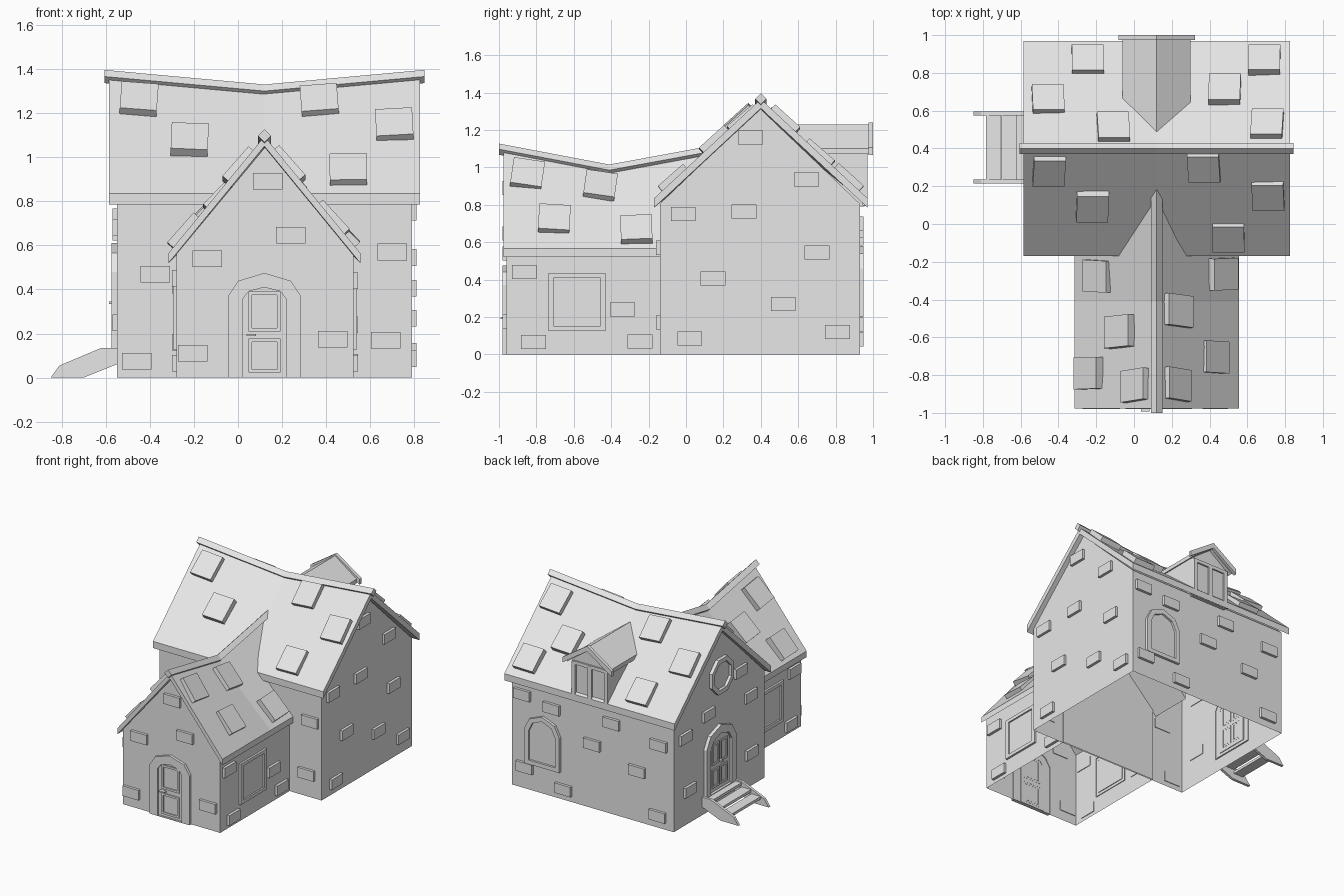
import bpy, bmesh, math
from mathutils import Vector

if "Cube" in bpy.data.objects:
    bpy.data.objects.remove(bpy.data.objects["Cube"])

grey = bpy.data.materials.new("plain_grey")
grey.use_nodes = True
grey.diffuse_color = (0.8, 0.8, 0.8, 1)
grey.node_tree.nodes["Principled BSDF"].inputs["Base Color"].default_value = (0.8, 0.8, 0.8, 1)


def finish(name, bm):
    bmesh.ops.recalc_face_normals(bm, faces=bm.faces)
    mesh = bpy.data.meshes.new(name)
    bm.to_mesh(mesh)
    bm.free()
    mesh.materials.append(grey)
    obj = bpy.data.objects.new(name, mesh)
    bpy.context.collection.objects.link(obj)


def loft(bm, sections, closed=True):
    rows = [[bm.verts.new(p) for p in s] for s in sections]
    n = len(rows[0])
    for a, b in zip(rows, rows[1:]):
        for i in range(n if closed else n - 1):
            j = (i + 1) % n
            bm.faces.new((a[i], a[j], b[j], b[i]))
    bm.faces.new(rows[0])
    bm.faces.new(rows[-1])


def along(axis, pos, pts):
    """Cross-section points (offset, z) placed at pos along the ridge axis."""
    return [(pos, u, z) if axis == 0 else (u, pos, z) for u, z in pts]


def gable_walls(name, axis, c, half, eave, stations):
    bm = bmesh.new()
    loft(bm, [along(axis, p, [(c - half, 0), (c - half, eave), (c, r), (c + half, eave), (c + half, 0)])
              for p, r in stations], closed=False)
    finish(name, bm)


def gable_roof(name, axis, c, half, eave, t, stations):
    bm = bmesh.new()
    loft(bm, [along(axis, p, [(c - half, eave - t), (c - half, eave), (c, r), (c + half, eave),
                              (c + half, eave - t), (c, r - t)]) for p, r in stations])
    finish(name, bm)


def ridge_cap(name, axis, c, r, stations):
    bm = bmesh.new()
    loft(bm, [along(axis, p, [(c - r, z), (c, z + r), (c + r, z), (c, z - r)]) for p, z in stations])
    finish(name, bm)


# Main house and front wing, both with sagging ridges
MAIN_C, MAIN_HALF, MAIN_EAVE = 0.4, 0.57, 0.835
WING_C, WING_HALF, WING_EAVE = 0.12, 0.435, 0.565
gable_walls("main_walls", 0, 0.395, 0.535, 0.805, [(-0.55, 1.315), (0.12, 1.25), (0.79, 1.315)])
gable_walls("wing_walls", 1, 0.1225, 0.4025, 0.56, [(-0.96, 1.045), (-0.41, 0.935), (-0.13, 0.985)])
gable_roof("main_roof", 0, MAIN_C, MAIN_HALF, MAIN_EAVE, 0.05, [(-0.585, 1.365), (0.12, 1.3), (0.825, 1.365)])
gable_roof("wing_roof", 1, WING_C, WING_HALF, WING_EAVE, 0.045, [(-0.977, 1.095), (-0.41, 0.985), (0.18, 1.095)])
ridge_cap("main_ridge_cap", 0, MAIN_C, 0.03, [(-0.605, 1.366), (0.12, 1.3), (0.845, 1.366)])
ridge_cap("wing_ridge_cap", 1, WING_C, 0.03, [(-1.0, 1.097), (-0.41, 0.985), (0.2, 1.097)])


def main_z(x, y):
    ridge = 1.3 + 0.065 * abs(x - 0.12) / 0.705
    return MAIN_EAVE + (ridge - MAIN_EAVE) * (1 - abs(y - MAIN_C) / MAIN_HALF)


def wing_z(x, y):
    ridge = 0.985 + 0.11 * abs(y + 0.41) / 0.58
    return WING_EAVE + (ridge - WING_EAVE) * (1 - abs(x - WING_C) / WING_HALF)


# Loose raised tiles lying on the slopes
def tiles(name, height, axis, spots):
    bm = bmesh.new()
    e = 0.001
    for x, y in spots:
        gx = (height(x + e, y) - height(x - e, y)) / (2 * e)
        gy = (height(x, y + e) - height(x, y - e)) / (2 * e)
        n = Vector((-gx, -gy, 1)).normalized()
        u = Vector((1, 0, gx) if axis == 0 else (0, 1, gy)).normalized()
        v = n.cross(u)
        p = Vector((x, y, height(x, y)))
        quad = [(-1, -1), (1, -1), (1, 1), (-1, 1)]
        loft(bm, [[p + u * (0.084 * a) + v * (0.09 * b) + n * d for a, b in quad] for d in (-0.02, 0.035)])
    finish(name, bm)


tiles("main_front_tiles", main_z, 0, [(-0.45, 0.29), (-0.22, 0.1), (0.37, 0.31), (0.71, 0.16), (0.5, -0.06)])
tiles("main_back_tiles", main_z, 0, [(-0.245, 0.86), (0.69, 0.86), (0.48, 0.705), (-0.455, 0.65),
                                     (-0.11, 0.505), (0.705, 0.52)])
tiles("wing_tiles", wing_z, 1, [(-0.185, -0.275), (-0.07, -0.57), (-0.235, -0.79), (0.015, -0.855),
                                (0.465, -0.265), (0.225, -0.46), (0.42, -0.705), (0.22, -0.85)])

# Wall planes: axis of the normal, position, outward sign
MAIN_E, MAIN_W, MAIN_S, MAIN_N = (0, 0.79, 1), (0, -0.55, -1), (1, -0.14, -1), (1, 0.93, 1)
WING_E, WING_W, WING_S = (0, 0.525, 1), (0, -0.28, -1), (1, -0.96, -1)


def on_wall(wall, pts, d):
    axis, pos, sign = wall
    return along(axis, pos + sign * d, pts)


def plate(bm, wall, pts, d0, d1):
    loft(bm, [on_wall(wall, pts, d0), on_wall(wall, pts, d1)])


def rect(u, z, w, h):
    return [(u - w / 2, z - h / 2), (u + w / 2, z - h / 2), (u + w / 2, z + h / 2), (u - w / 2, z + h / 2)]


def ring(bm, wall, outer, inner, depth):
    """Raised frame between two matching outlines."""
    rows = [[bm.verts.new(p) for p in on_wall(wall, pts, d)]
            for pts, d in ((outer, -0.005), (outer, depth), (inner, depth), (inner, -0.005))]
    n = len(outer)
    for a, b in zip(rows, rows[1:]):
        for i in range(n):
            j = (i + 1) % n
            bm.faces.new((a[i], a[j], b[j], b[i]))


def arch(u, half, z0, spring, top):
    rise = top - spring
    side = [(half, z0), (half, spring), (half * 0.72, spring + rise * 0.66)]
    return [(u + a, z) for a, z in side] + [(u, top)] + [(u - a, z) for a, z in reversed(side)]


# Protruding bricks
bricks = {
    "main_right_bricks": (MAIN_E, [(0.345, 1.16), (0.645, 0.935), (-0.015, 0.75), (0.31, 0.765), (0.7, 0.545),
                                   (0.145, 0.405), (0.52, 0.27), (0.02, 0.085), (0.81, 0.12)]),
    "main_left_bricks": (MAIN_W, [(0.15, 0.91), (0.53, 0.73), (0.03, 0.68), (0.8, 0.66), (0.75, 0.25), (0.02, 0.25)]),
    "main_front_bricks": (MAIN_S, [(-0.375, 0.47), (-0.46, 0.075), (0.7, 0.57), (0.67, 0.17)]),
    "main_back_bricks": (MAIN_N, [(0.7, 0.7), (0.455, 0.66), (0.68, 0.16), (0.12, 0.48), (-0.04, 0.68),
                                  (-0.25, 0.38), (-0.42, 0.09), (0.36, 0.08), (-0.43, 0.62)]),
    "wing_right_bricks": (WING_E, [(-0.865, 0.44), (-0.34, 0.24), (-0.815, 0.065), (-0.245, 0.07)]),
    "wing_left_bricks": (WING_W, [(-0.87, 0.45), (-0.3, 0.42), (-0.83, 0.065), (-0.3, 0.16)]),
    "wing_front_bricks": (WING_S, [(0.135, 0.89), (0.24, 0.645), (-0.14, 0.54), (-0.205, 0.11), (0.43, 0.175)]),
}
for name, (wall, spots) in bricks.items():
    bm = bmesh.new()
    for u, z in spots:
        plate(bm, wall, rect(u, z, 0.133, 0.075), -0.005, 0.02)
    finish(name, bm)

# Framed windows
for name, wall in (("wing_right_window", WING_E), ("wing_left_window", WING_W)):
    bm = bmesh.new()
    ring(bm, wall, rect(-0.583, 0.28, 0.31, 0.305), rect(-0.583, 0.28, 0.25, 0.255), 0.015)
    plate(bm, wall, rect(-0.583, 0.28, 0.25, 0.255), -0.004, 0.004)
    finish(name, bm)

bm = bmesh.new()
ring(bm, MAIN_N, arch(0.53, 0.145, 0.2, 0.46, 0.58), arch(0.53, 0.11, 0.23, 0.45, 0.545), 0.02)
plate(bm, MAIN_N, arch(0.53, 0.11, 0.23, 0.45, 0.545), -0.004, 0.004)
finish("back_arched_window", bm)


def octagon(u, z, r):
    return [(u + r * math.cos(math.pi * (k + 0.5) / 4), z + r * math.sin(math.pi * (k + 0.5) / 4)) for k in range(8)]


bm = bmesh.new()
ring(bm, MAIN_W, octagon(0.38, 0.97, 0.14), octagon(0.38, 0.97, 0.105), 0.025)
plate(bm, MAIN_W, octagon(0.38, 0.97, 0.105), -0.004, 0.004)
finish("octagonal_window", bm)

# Arched doors with raised panels and handles
bm = bmesh.new()
ring(bm, WING_S, arch(0.12, 0.165, 0, 0.37, 0.475), arch(0.12, 0.1, 0.004, 0.355, 0.41), 0.02)
plate(bm, WING_S, arch(0.12, 0.1, 0.004, 0.355, 0.41), -0.004, 0.006)
for z, h in ((0.1, 0.155), (0.3, 0.18)):
    ring(bm, WING_S, rect(0.12, z, 0.145, h), rect(0.12, z, 0.115, h - 0.03), 0.014)
plate(bm, WING_S, rect(0.06, 0.193, 0.045, 0.01), 0.0, 0.032)
finish("front_door", bm)

bm = bmesh.new()
ring(bm, MAIN_W, arch(0.4, 0.175, 0.1, 0.48, 0.61), arch(0.4, 0.125, 0.13, 0.46, 0.55), 0.025)
plate(bm, MAIN_W, arch(0.4, 0.125, 0.13, 0.46, 0.55), -0.004, 0.006)
for u in (0.35, 0.45):
    for z, h in ((0.23, 0.14), (0.41, 0.16)):
        ring(bm, MAIN_W, rect(u, z, 0.08, h), rect(u, z, 0.055, h - 0.03), 0.014)
plate(bm, MAIN_W, rect(0.4, 0.34, 0.02, 0.012), 0.0, 0.035)
finish("side_door", bm)

# Side steps: two stringers with three treads between
bm = bmesh.new()
stringer = [(-0.85, 0), (-0.81, 0.055), (-0.62, 0.135), (-0.55, 0.135), (-0.55, 0.06), (-0.7, 0)]
for y in (0.215, 0.575):
    loft(bm, [along(1, p, stringer) for p in (y, y + 0.02)])
for k in range(3):
    x, z = -0.745 + 0.08 * k, 0.055 + 0.03 * k
    loft(bm, [along(1, p, rect(x, z, 0.078, 0.02)) for p in (0.235, 0.575)])
finish("side_steps", bm)

# Dormer on the back slope
DORMER = (1, 0.955, 1)
bm = bmesh.new()
house = [(-0.03, 0.79), (0.27, 0.79), (0.27, 1.09), (0.12, 1.2), (-0.03, 1.09)]
loft(bm, [along(1, p, house) for p in (0.55, 0.955)])
for u in (-0.015, 0.12, 0.255):
    plate(bm, DORMER, rect(u, 0.945, 0.03, 0.27), -0.005, 0.015)
plate(bm, DORMER, rect(0.12, 0.815, 0.33, 0.04), -0.01, 0.015)
plate(bm, DORMER, rect(0.12, 1.07, 0.28, 0.025), -0.005, 0.012)
finish("dormer_walls", bm)
gable_roof("dormer_roof", 1, 0.12, 0.18, 1.1, 0.03, [(0.44, 1.228), (0.98, 1.228)])
gable_roof("dormer_trim", 1, 0.12, 0.203, 1.105, 0.04, [(0.975, 1.24), (1.0, 1.24)])
